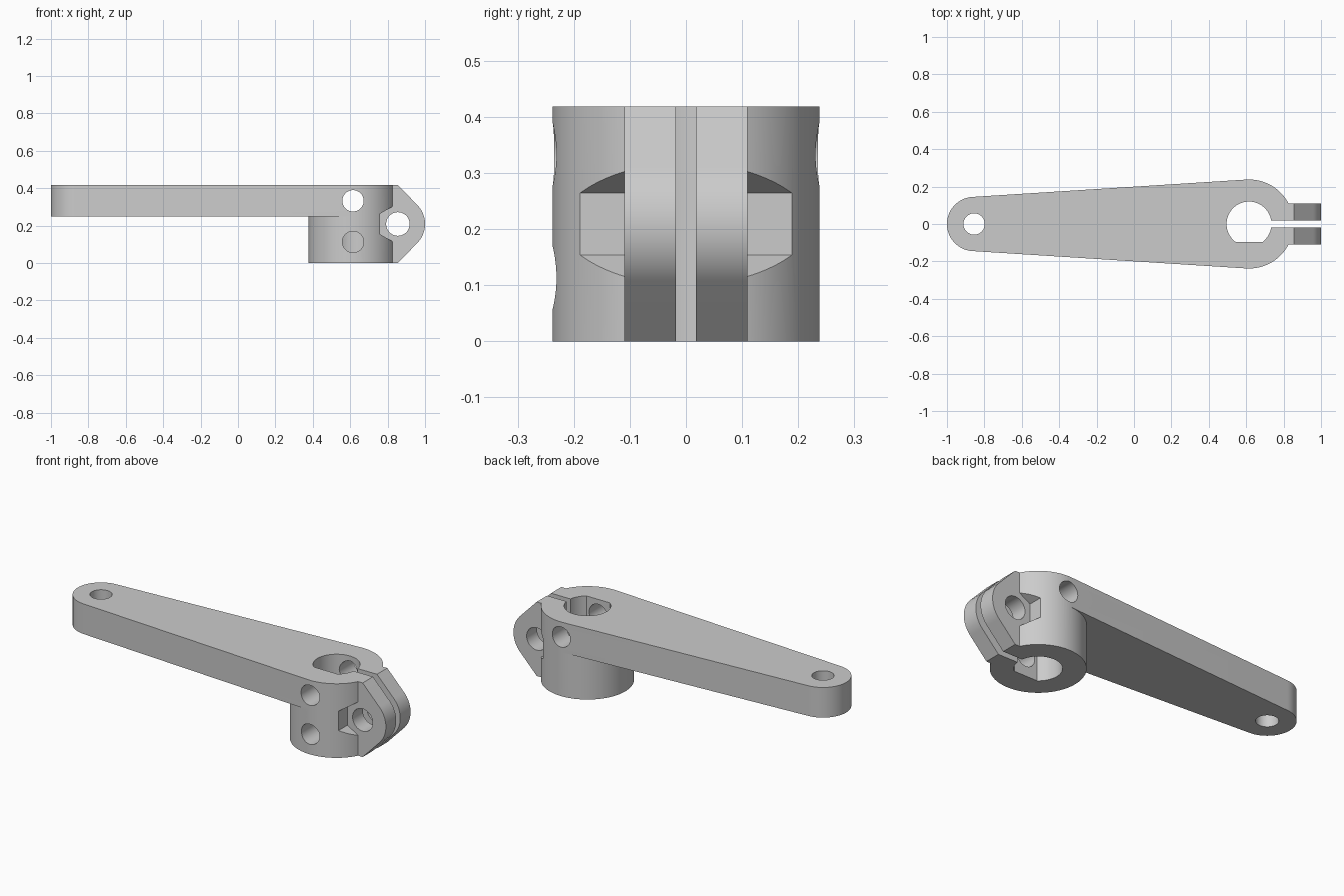
import bpy, bmesh
from math import sin, cos, pi, radians
from mathutils import Vector

cube = bpy.data.objects.get("Cube")
if cube:
    bpy.data.objects.remove(cube, do_unlink=True)

HUB_X, HUB_R = 0.615, 0.238
TIP_X, TIP_R = -0.855, 0.145
EAR_X, MID_Z, TOP = 0.855, 0.209, 0.418

grey = bpy.data.materials.new("plain grey")
grey.use_nodes = True
grey.diffuse_color = (0.6, 0.6, 0.6, 1)
grey.node_tree.nodes["Principled BSDF"].inputs["Base Color"].default_value = grey.diffuse_color


def arc(cx, cy, r, start, end, n):
    """Points along an arc, angles in degrees, both ends included."""
    angles = [radians(start + (end - start) * i / n) for i in range(n + 1)]
    return [(cx + r * cos(a), cy + r * sin(a)) for a in angles]


def circle(cx, cy, r, n=64):
    return arc(cx, cy, r, 0, 360, n)[:-1]


def prism(name, outline, low, high, axis="z"):
    """Extrude an outline: (x, y) along z, or (x, z) along y."""
    bm = bmesh.new()
    place = (lambda p: (p[0], p[1], low)) if axis == "z" else (lambda p: (p[0], low, p[1]))
    face = bm.faces.new([bm.verts.new(place(p)) for p in outline])
    move = Vector((0, 0, high - low)) if axis == "z" else Vector((0, high - low, 0))
    new = bmesh.ops.extrude_face_region(bm, geom=[face])["geom"]
    bmesh.ops.translate(bm, vec=move, verts=[v for v in new if isinstance(v, bmesh.types.BMVert)])
    bmesh.ops.recalc_face_normals(bm, faces=bm.faces)
    mesh = bpy.data.meshes.new(name)
    bm.to_mesh(mesh)
    bm.free()
    mesh.materials.append(grey)
    ob = bpy.data.objects.new(name, mesh)
    bpy.context.collection.objects.link(ob)
    return ob


def combine(body, tool, operation):
    """Apply a boolean and discard the tool."""
    mod = body.modifiers.new(tool.name, "BOOLEAN")
    mod.operation, mod.solver, mod.object = operation, "EXACT", tool
    bpy.context.view_layer.objects.active = body
    bpy.ops.object.modifier_apply(modifier=mod.name)
    bpy.data.objects.remove(tool, do_unlink=True)


# Hub, tapered arm tangent to it, and the block for the clamp ears
body = prism("clamp_lever", circle(HUB_X, 0, HUB_R, 96), 0, TOP)
tangent = 93.75
arm = (arc(HUB_X, 0, HUB_R, -tangent, tangent, 1)
       + arc(TIP_X, 0, TIP_R, tangent, 360 - tangent, 48))
combine(body, prism("arm", arm, 0.248, TOP), "UNION")
ears = ([(0.76, 0), (EAR_X, 0)]
        + arc(EAR_X, MID_Z, TIP_R, -45, 45, 24)
        + [(EAR_X, TOP), (0.76, TOP)])
combine(body, prism("clamp_ears", ears, -0.11, 0.11, "y"), "UNION")

# D-shaped shaft bore, with its flat towards the front
bore = arc(HUB_X, 0, 0.12, -52.3, 232.3, 52)
combine(body, prism("shaft_bore", bore, -0.1, 0.6), "DIFFERENCE")

# Clamping slot and arm tip hole
slot = [(HUB_X, -0.018), (1.1, -0.018), (1.1, 0.018), (HUB_X, 0.018)]
combine(body, prism("clamp_slot", slot, -0.1, 0.6), "DIFFERENCE")
combine(body, prism("tip_hole", circle(TIP_X, 0, 0.057), 0.1, 0.6), "DIFFERENCE")

# Cross holes: upper one right through, lower one only into the bore
combine(body, prism("upper_cross_hole", circle(HUB_X, 0.333, 0.057), -0.4, 0.4, "y"), "DIFFERENCE")
combine(body, prism("lower_cross_hole", circle(HUB_X, 0.113, 0.057), -0.4, 0, "y"), "DIFFERENCE")

# Clamp bolt hole and the hexagonal pockets outside each ear
combine(body, prism("bolt_hole", circle(EAR_X, MID_Z, 0.063), -0.4, 0.4, "y"), "DIFFERENCE")
hexagon = arc(EAR_X, MID_Z, 0.11, 30, 330, 5)
for side in (-1, 1):
    combine(body, prism("nut_pocket", hexagon, side * 0.11, side * 0.4, "y"), "DIFFERENCE")

bpy.ops.object.select_all(action="DESELECT")
body.select_set(True)
bpy.context.view_layer.objects.active = body
bpy.ops.object.shade_smooth_by_angle(angle=radians(30))
